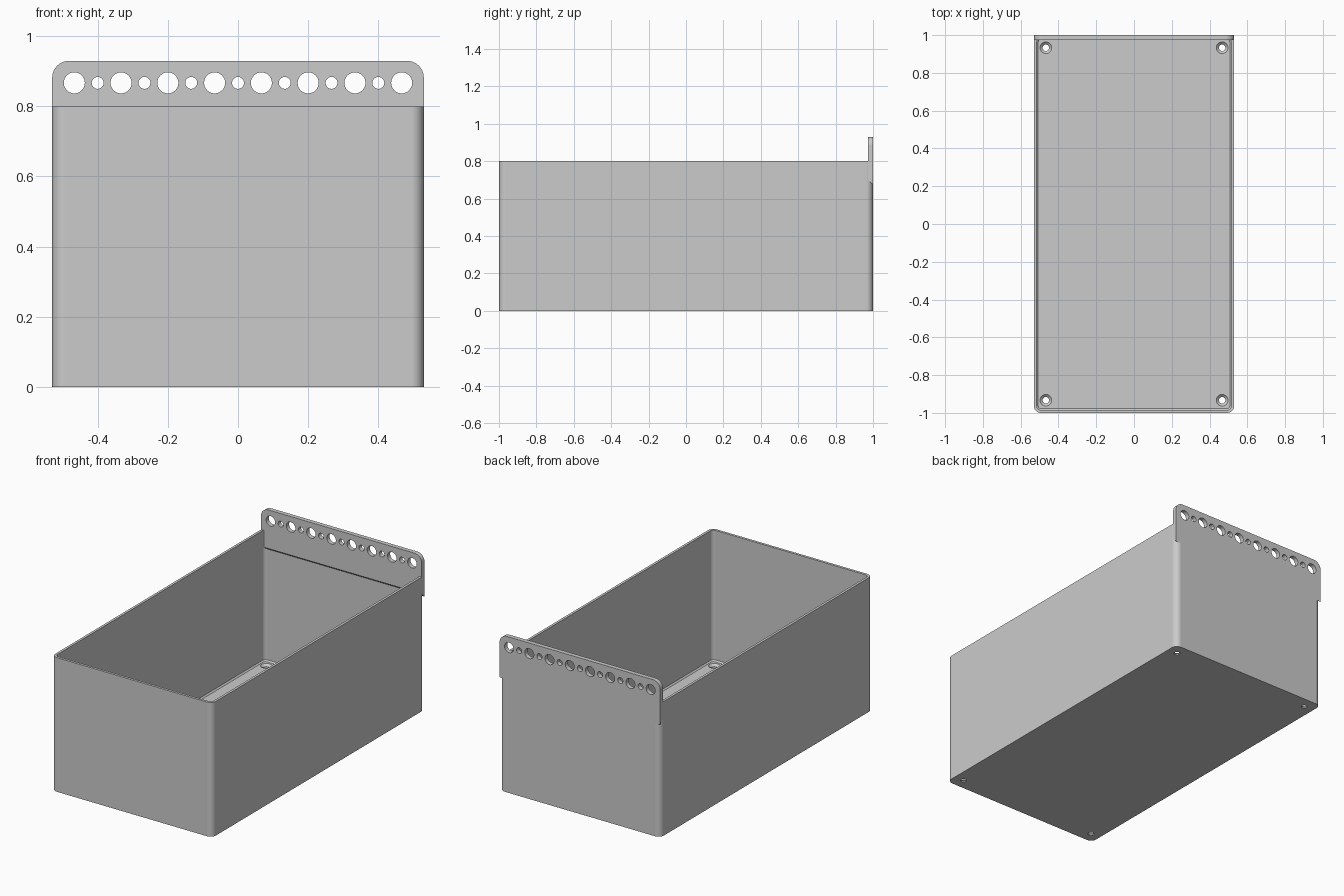
import bpy
import bmesh
from math import sin, cos, pi
from mathutils import Vector

if "Cube" in bpy.data.objects:
    bpy.data.objects.remove(bpy.data.objects["Cube"], do_unlink=True)

grey = bpy.data.materials.new("plain_grey")
grey.use_nodes = True
grey.diffuse_color = (0.6, 0.6, 0.6, 1)
grey.node_tree.nodes["Principled BSDF"].inputs["Base Color"].default_value = grey.diffuse_color

HALF_W, HALF_L, HEIGHT = 0.53, 1.0, 0.8
WALL, FLOOR = 0.015, 0.02
PLATE_TOP, PLATE_BOTTOM, PLATE_THICK = 0.93, 0.7, 0.026
PITCH, HOLE_Z = 0.0667, 0.867


def rounded_rect(hx, hy, r, steps=8):
    """Counter-clockwise outline of a rectangle with round corners."""
    pts = []
    for quarter, (sx, sy) in enumerate([(1, 1), (-1, 1), (-1, -1), (1, -1)]):
        for i in range(steps + 1):
            a = (quarter + i / steps) * pi / 2
            pts.append((sx * (hx - r) + r * cos(a), sy * (hy - r) + r * sin(a)))
    return pts


def circle(cx, cy, r, sides=32):
    return [(cx + r * cos(2 * pi * i / sides), cy + r * sin(2 * pi * i / sides))
            for i in range(sides)]


def loft(bm, rings):
    """Closed solid through a list of equal-length point rings."""
    loops = [[bm.verts.new(p) for p in ring] for ring in rings]
    faces = [bm.faces.new(loops[0]), bm.faces.new(loops[-1])]
    for low, high in zip(loops, loops[1:]):
        for i in range(len(low)):
            j = (i + 1) % len(low)
            faces.append(bm.faces.new((low[i], low[j], high[j], high[i])))
    bmesh.ops.recalc_face_normals(bm, faces=faces)


def at_z(pts, z):
    return [Vector((x, y, z)) for x, y in pts]


def at_y(pts, y):
    return [Vector((x, y, z)) for x, z in pts]


def make_object(name, bm, helper=False):
    mesh = bpy.data.meshes.new(name)
    bm.to_mesh(mesh)
    bm.free()
    mesh.materials.append(grey)
    obj = bpy.data.objects.new(name, mesh)
    obj.hide_render = helper
    bpy.context.scene.collection.objects.link(obj)
    return obj


# Outer shell of the bin
bm = bmesh.new()
outline = rounded_rect(HALF_W, HALF_L, 0.036)
loft(bm, [at_z(outline, 0), at_z(outline, HEIGHT)])
bin_body = make_object("storage_bin", bm)

# Cavity with a small chamfer around the floor
bm = bmesh.new()
inner = rounded_rect(HALF_W - WALL, HALF_L - WALL, 0.022)
floor_edge = rounded_rect(HALF_W - WALL - 0.008, HALF_L - WALL - 0.008, 0.014)
loft(bm, [at_z(floor_edge, FLOOR), at_z(inner, FLOOR + 0.008), at_z(inner, HEIGHT + 0.1)])
cavity = make_object("cavity_cutter", bm, True)

# Hanging plate: round top corners, sloped underside
bm = bmesh.new()
r = 0.048
corner = [(HALF_W - r + r * cos(i * pi / 16), PLATE_TOP - r + r * sin(i * pi / 16))
          for i in range(9)]
top_edge = corner + [(-x, z) for x, z in reversed(corner)]
rings = []
for y, bottom in [(HALF_L - PLATE_THICK, PLATE_BOTTOM),
                  (HALF_L, PLATE_BOTTOM - PLATE_THICK)]:
    rings.append(at_y(top_edge + [(-HALF_W, bottom), (HALF_W, bottom)], y))
loft(bm, rings)
plate = make_object("hanging_plate", bm, True)

# Alternating large and small holes in the plate, countersunk holes in the floor
bm = bmesh.new()
for i in range(-7, 8):
    hole = circle(i * PITCH, HOLE_Z, 0.03 if i % 2 else 0.017)
    loft(bm, [at_y(hole, HALF_L - 0.1), at_y(hole, HALF_L + 0.1)])
for sx in (-1, 1):
    for sy in (-1, 1):
        steps = [(0.017, -0.05), (0.017, 0.007), (0.031, FLOOR), (0.031, FLOOR + 0.03)]
        loft(bm, [at_z(circle(sx * 0.467, sy * 0.933, rad), z) for rad, z in steps])
holes = make_object("hole_cutter", bm, True)

# Combine the parts
for operation, part in [("DIFFERENCE", cavity), ("UNION", plate), ("DIFFERENCE", holes)]:
    mod = bin_body.modifiers.new(part.name, "BOOLEAN")
    mod.operation = operation
    mod.solver = "EXACT"
    mod.object = part
bpy.context.view_layer.update()
graph = bpy.context.evaluated_depsgraph_get()
final_mesh = bpy.data.meshes.new_from_object(bin_body.evaluated_get(graph))
bin_body.modifiers.clear()
bin_body.data = final_mesh
final_mesh.materials.clear()
final_mesh.materials.append(grey)
for face in final_mesh.polygons:
    face.material_index = 0
for part in (cavity, plate, holes):
    bpy.data.objects.remove(part, do_unlink=True)

# Smooth the rounded corners, keep flat sides flat
for obj in bpy.context.selected_objects:
    obj.select_set(False)
bin_body.select_set(True)
bpy.context.view_layer.objects.active = bin_body
bpy.ops.object.shade_smooth_by_angle(angle=pi / 6)
weighted = bin_body.modifiers.new("flat_sides", "WEIGHTED_NORMAL")
weighted.keep_sharp = True
